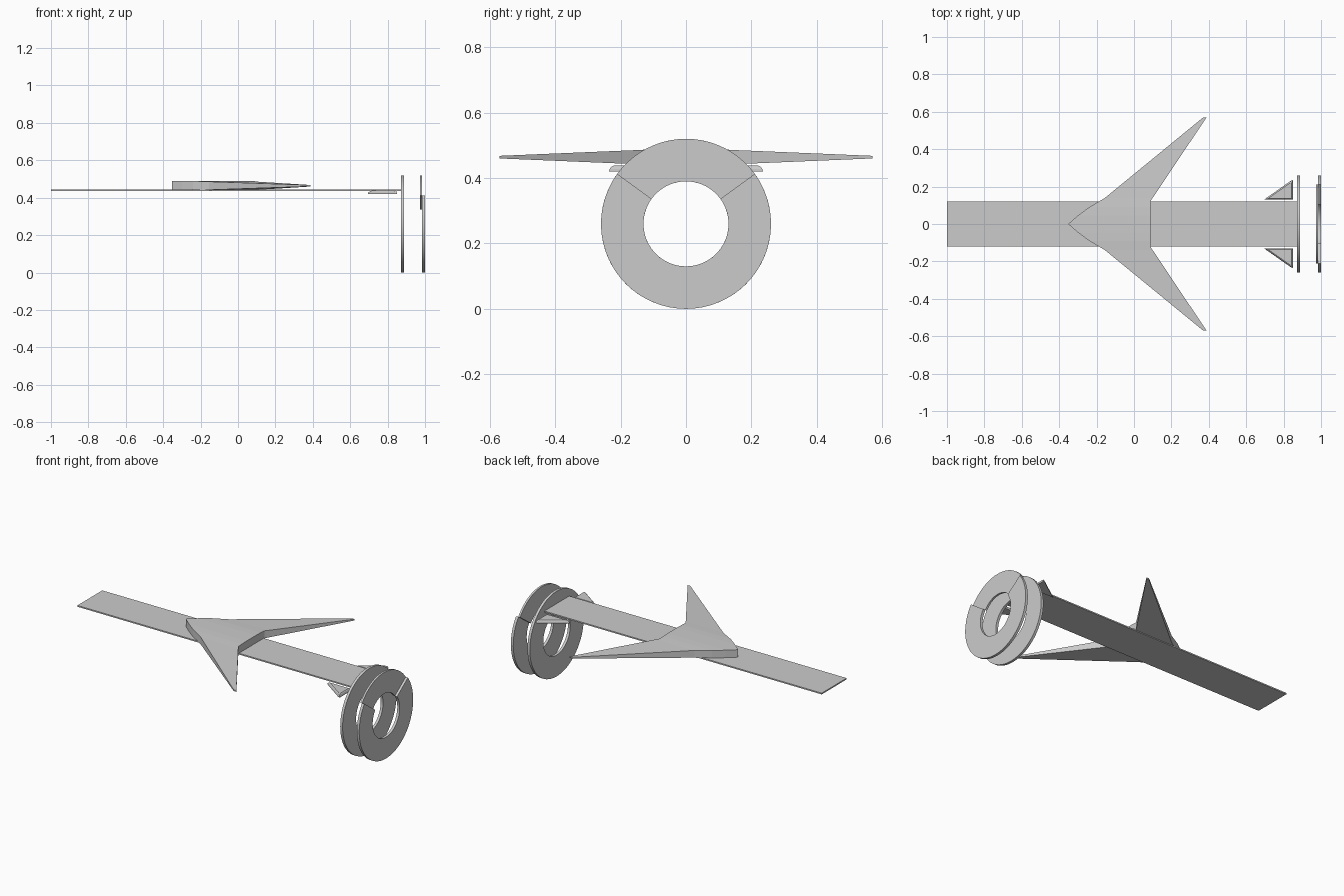
import bpy, bmesh, math

if "Cube" in bpy.data.objects:
    bpy.data.objects.remove(bpy.data.objects["Cube"])


def finish(name, bm, smooth=False):
    bmesh.ops.recalc_face_normals(bm, faces=bm.faces)
    me = bpy.data.meshes.new(name)
    bm.to_mesh(me)
    bm.free()
    ob = bpy.data.objects.new(name, me)
    bpy.context.collection.objects.link(ob)
    if smooth:
        bpy.ops.object.select_all(action='DESELECT')
        ob.select_set(True)
        bpy.context.view_layer.objects.active = ob
        bpy.ops.object.shade_smooth_by_angle(angle=math.radians(30))
    return ob


def loft(name, sections, smooth=False, closed=False):
    """Bridge equal-length point loops; cap the ends unless closed."""
    bm = bmesh.new()
    loops = [[bm.verts.new(p) for p in s] for s in sections]
    pairs = list(zip(loops, loops[1:]))
    if closed:
        pairs.append((loops[-1], loops[0]))
    for a, b in pairs:
        n = len(a)
        for i in range(n):
            j = (i + 1) % n
            bm.faces.new((a[i], a[j], b[j], b[i]))
    if not closed:
        bm.faces.new(loops[0])
        bm.faces.new(loops[-1])
    return finish(name, bm, smooth)


def ring(name, x0, x1, start=0, end=360, steps=64):
    """Flat washer, or a sector of one, facing along x."""
    full = end - start == 360
    sections = []
    for i in range(steps if full else steps + 1):
        a = math.radians(start + (end - start) * i / steps)
        c, s = math.cos(a), math.sin(a)
        sections.append([(x, r * c, 0.26 + r * s) for x, r in
                         ((x0, 0.13), (x1, 0.13), (x1, 0.26), (x0, 0.26))])
    return loft(name, sections, True, full)


# Long thin fuselage plank
loft("fuselage_plank", [[(x, -0.12, 0.436), (x, 0.12, 0.436),
                         (x, 0.12, 0.444), (x, -0.12, 0.444)] for x in (-1, 0.88)])

# Swept wing: half span, leading x, trailing x, bottom z, top z
half = [(0.0, -0.352, 0.09, 0.441, 0.490),
        (0.045, -0.30, 0.09, 0.441, 0.490),
        (0.09, -0.24, 0.09, 0.441, 0.489),
        (0.125, -0.18, 0.09, 0.441, 0.487),
        (0.14, -0.155, 0.10, 0.442, 0.486),
        (0.57, 0.37, 0.388, 0.460, 0.468)]
stations = [(-s[0],) + s[1:] for s in half[:0:-1]] + half
loft("swept_wing", [[(le, y, lo), (te, y, lo), (te, y, hi), (le, y, hi)]
                    for y, le, te, lo, hi in stations])

# Small tail fins with rounded upper edges
for side, label in ((1, "left"), (-1, "right")):
    levels = []
    for z, k in ((0.42, 1), (0.427, 0.99), (0.434, 0.92), (0.438, 0.82)):
        levels.append([(0.81 + (x - 0.81) * k, side * (0.16 + (y - 0.16) * k), z)
                       for x, y in ((0.695, 0.13), (0.85, 0.13), (0.85, 0.235), (0.84, 0.232))])
    loft("tail_fin_" + label, levels)

# Tail rings: full front ring, rear open ring and the recessed sector closing it
ring("front_ring", 0.872, 0.888)
ring("rear_open_ring", 0.984, 1.0, 144, 396, 46)
ring("rear_ring_sector", 0.973, 0.985, 36, 144, 20)
